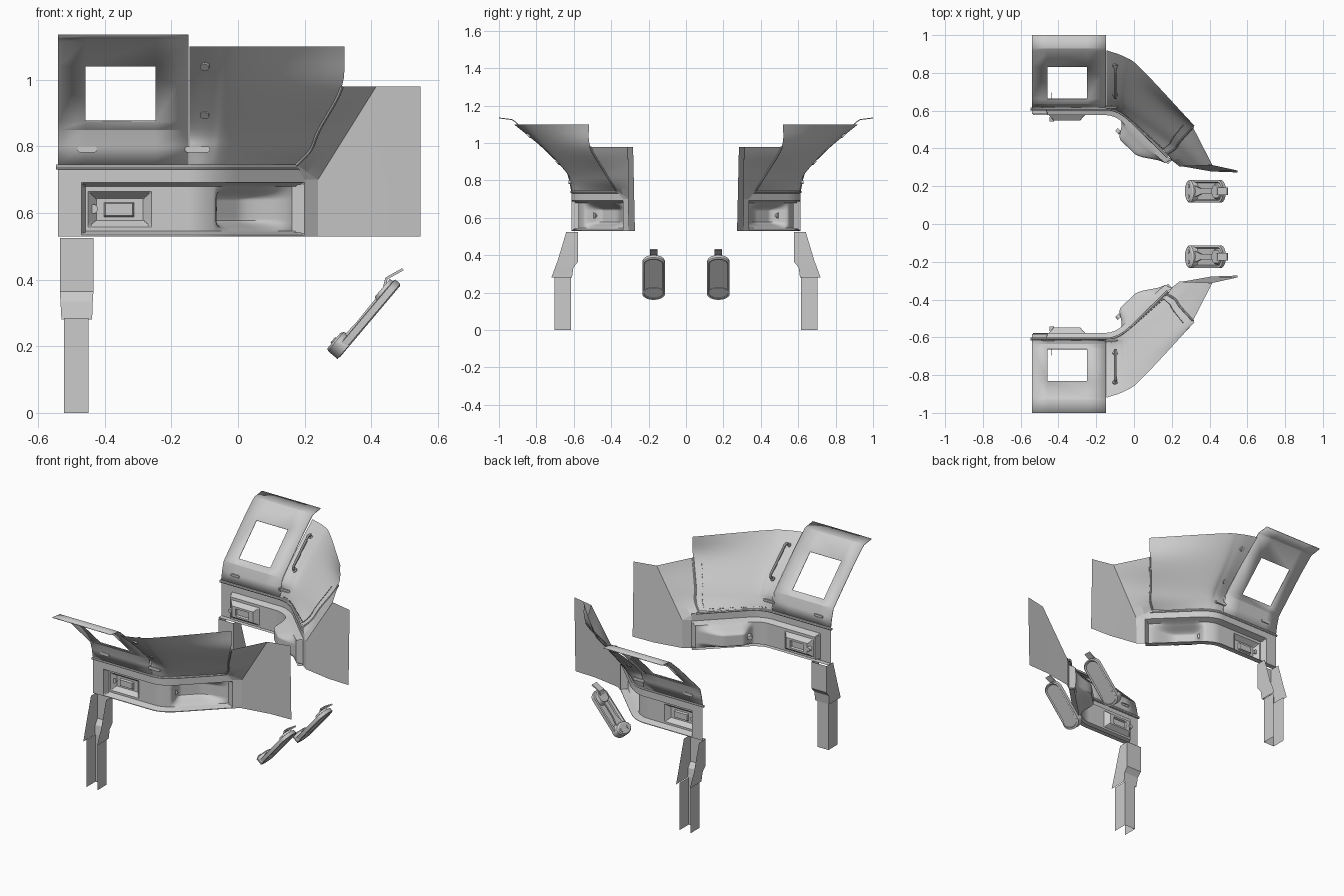
import bpy, bmesh, math
from mathutils import Vector, Matrix

if "Cube" in bpy.data.objects:
    bpy.data.objects.remove(bpy.data.objects["Cube"])


def finish(name, bm, angle=30, thick=0):
    """Store the bmesh as an object and mirror it to the other side (y)."""
    bmesh.ops.recalc_face_normals(bm, faces=bm.faces)
    me = bpy.data.meshes.new(name)
    bm.to_mesh(me)
    bm.free()
    ob = bpy.data.objects.new(name, me)
    bpy.context.collection.objects.link(ob)
    bpy.ops.object.select_all(action='DESELECT')
    ob.select_set(True)
    bpy.context.view_layer.objects.active = ob
    bpy.ops.object.shade_smooth_by_angle(angle=math.radians(angle))
    if thick:
        s = ob.modifiers.new("thickness", 'SOLIDIFY')
        s.thickness = thick
        s.offset = 0
    m = ob.modifiers.new("mirror", 'MIRROR')
    m.use_axis = (False, True, False)
    m.use_mirror_merge = False
    return ob


def grid(bm, rows, closed=False, skip=()):
    """Skin a list of equally long point rows."""
    vs = [[bm.verts.new(p) for p in r] for r in rows]
    n = len(rows[0])
    for i in range(len(rows) - 1):
        for j in range(n if closed else n - 1):
            if (i, j) not in skip:
                k = (j + 1) % n
                bm.faces.new((vs[i][j], vs[i][k], vs[i + 1][k], vs[i + 1][j]))
    return vs


def loft_solid(bm, rings):
    vs = grid(bm, rings, True)
    bm.faces.new(vs[0])
    bm.faces.new(vs[-1])


def spline(pts, n):
    """Catmull-Rom through pts, n samples per span."""
    p = [Vector(q) for q in pts]
    p = [2 * p[0] - p[1]] + p + [2 * p[-1] - p[-2]]
    out = []
    for i in range(1, len(p) - 2):
        a, b, c, d = p[i - 1:i + 3]
        for k in range(n):
            t = k / n
            out.append(0.5 * (2 * b + (c - a) * t + (2 * a - 5 * b + 4 * c - d) * t * t
                              + (3 * b - a - 3 * c + d) * t ** 3))
    return out + [p[-2]]


def tube(bm, pts, r, sides=8):
    pts = [Vector(p) for p in pts]
    rows = []
    for i, p in enumerate(pts):
        t = (pts[min(i + 1, len(pts) - 1)] - pts[max(i - 1, 0)]).normalized()
        a = t.cross(Vector((1, 0, 0)) if abs(t.x) < .7 else Vector((0, 0, 1))).normalized()
        b = t.cross(a)
        rows.append([p + r * (a * math.cos(2 * math.pi * k / sides) + b * math.sin(2 * math.pi * k / sides))
                     for k in range(sides)])
    loft_solid(bm, rows)


def cuts(breaks, step):
    """All break values plus even subdivisions between them."""
    b = sorted(set(breaks))
    out = []
    for a, c in zip(b, b[1:]):
        n = max(1, math.ceil((c - a) / step))
        out += [a + (c - a) * i / n for i in range(n)]
    return out + [b[-1]]


def ramp(t, a, b, wa, wb):
    return max(0, min(1, (t - a) / wa, (b - t) / wb))


def smooth(t):
    return t * t * (3 - 2 * t)


def path(x):
    """Plan line of the console wall: y and slope."""
    t = max(0, min(1, (x + .15) / .14))
    return .612 - .98 * .14 * t * t / 2 - .98 * max(0, x + .01), -.98 * t


def on_wall(x, z, d):
    y, s = path(x)
    n = Vector((s, -1)).normalized() * d
    return Vector((x + n.x, y + n.y, z))


def depth(x, z):
    d = .036 * smooth(min(ramp(x, -.47, .2, .012, .012), ramp(z, .534, .692, .012, .012)))
    d += .028 * min(ramp(x, -.45, -.26, .025, .025), ramp(z, .558, .664, .02, .02))
    d -= .012 * min(ramp(x, -.402, -.312, .004, .004), ramp(z, .588, .632, .004, .004))
    d += .078 * smooth(ramp(x, -.05, .197, .06, .12)) * smooth(ramp(z, .54, .69, .04, .05))
    return d


# Lower console wall with recess, latch housing and arm bulge
bm = bmesh.new()
xs = cuts([-.54, -.47, -.458, -.45, -.425, -.402, -.398, -.316, -.312, -.285, -.26, -.15,
           -.05, .01, .077, .188, .2], .006)
zs = cuts([.53, .534, .546, .558, .578, .588, .592, .628, .632, .644, .664, .68, .692, .738], .006)
rows = [[on_wall(x, .53, .03) for x in xs]]
rows += [[on_wall(x, z, depth(x, z)) for x in xs] for z in zs]
grid(bm, rows)
finish("console_wall", bm, 28)

# Rounded bead on top of the wall
bm = bmesh.new()
tube(bm, [on_wall(x, .738, .002) for x in cuts([-.547, -.15, -.01, .18], .02)], .008)
finish("console_bead", bm)

# Latch knob and recess button
for name, c, r, ax in (("latch_knob", (-.435, .553, .612), .014, (0, 1, 0)),
                       ("recess_button", (-.082, .49, .612), .017, (.7, .7, 0))):
    bm = bmesh.new()
    q = Vector((0, 0, 1)).rotation_difference(Vector(ax)).to_matrix().to_4x4()
    bmesh.ops.create_cone(bm, cap_ends=True, segments=20, radius1=r * .8, radius2=r, depth=.02,
                          matrix=Matrix.Translation(c) @ q)
    finish(name, bm)

# Sloping window board with a square opening
bm = bmesh.new()
prof = [(.612, .745), (.622, .80), (.637, .85), (.663, .876), (.832, 1.042), (.915, 1.115), (.93, 1.125), (1.0, 1.134)]
grid(bm, [[(x, y, z) for x in (-.54, -.458, -.248, -.148)] for y, z in prof], skip={(3, 1)})
finish("window_board", bm, 20, .005)

# Curved diagonal upper panel
levels = [(.745, [(-.146, .61), (-.09, .60), (-.02, .55), (.175, .372)]),
          (.79, [(-.146, .622), (-.085, .615), (-.015, .58), (.218, .40)]),
          (.85, [(-.146, .639), (-.08, .645), (-.006, .622), (.243, .437)]),
          (.98, [(-.146, .774), (-.07, .767), (.015, .73), (.312, .512)]),
          (1.10, [(-.146, .92), (-.05, .885), (.04, .82), (.32, .52)])]
cols = [spline([(x, y, z) for x, y in pts], 8) for z, pts in levels]
upper = [spline(c, 5) for c in zip(*cols)]
edge = upper[-1][:16]
bm = bmesh.new()
grid(bm, upper)
finish("diagonal_panel", bm, 40)

# Stitches along the panel bottom and end
bm = bmesh.new()
off = Vector((-.003, -.003, .002))
for seam in ([c[1] for c in upper[4:-1]], upper[-2][1:15]):
    for a, b in zip(seam, seam[1:]):
        for f in (.1, .6):
            tube(bm, [a.lerp(b, f) + off, a.lerp(b, f + .3) + off], .0025, 4)
finish("panel_stitches", bm)

# End wing: flat plate and folded flare
bm = bmesh.new()
grid(bm, [[(.2, .337, .53), (.24, .308, .53), (.41, .278, .53), (.548, .273, .53)],
          [(.2, .337, .70), (.24, .305, .70), (.415, .312, .98), (.548, .283, .98)]])
fold = [Vector((.24, .305, .70)).lerp(Vector((.415, .312, .98)), i / 15) for i in range(16)]
grid(bm, [edge, [a.lerp(b, .5) for a, b in zip(edge, fold)], fold])
p = [bm.verts.new(q) for q in ((.2, .337, .70), (.24, .305, .70), edge[0], (.2, .337, .70), (.19, .355, .738))]
bm.faces.new(p[:3])
bmesh.ops.remove_doubles(bm, verts=bm.verts, dist=.0005)
bmesh.ops.delete(bm, geom=[v for v in bm.verts if not v.link_faces], context='VERTS')
finish("end_wing", bm, 12)

# Rolled edge where the wing meets the panel
bm = bmesh.new()
tube(bm, edge, .006, 8)
finish("wing_bead", bm)

# Slotted vents
bm = bmesh.new()
for cx, w in ((-.453, .03), (-.122, .038)):
    loop = []
    for k in range(16):
        a = 2 * math.pi * (k + .5) / 16
        side = 1 if math.cos(a) > 0 else -1
        loop.append((cx + side * (w - .009) + .009 * math.cos(a), .791 + .009 * math.sin(a)))
    mid = [(cx + (x - cx) * .85, .791 + (z - .791) * .6) for x, z in loop]
    loft_solid(bm, [[(x, y, z) for x, z in lp]
                    for lp, y in ((loop, .627), (loop, .613), (mid, .613), (mid, .618))])
finish("vent_slots", bm)

# Grab handle on the panel, with end mounts
bm = bmesh.new()
n = Vector((.1, -.72, .69)) * .032
a, b = Vector((-.10, .685, .895)), Vector((-.10, .84, 1.04))
tube(bm, [a, a + n * .75, a.lerp(b, .06) + n, b.lerp(a, .06) + n, b + n * .75, b], .008)
for p in (a, b):
    tube(bm, [p - n * .15, p + n * .25], .014, 12)
finish("grab_handle", bm)

# Channel-shaped legs, open to the outside
for name, lv in (("upper_leg", [(.525, -.535, -.434, .577, .64), (.365, -.535, -.434, .577, .688),
                                (.335, -.533, -.436, .602, .70), (.28, -.53, -.438, .61, .72)]),
                 ("lower_leg", [(.285, -.522, -.449, .615, .702), (0, -.522, -.449, .615, .702)])):
    bm = bmesh.new()
    grid(bm, [[(x0, yo, z), (x0, yi, z), (x1, yi, z), (x1, yo, z)] for z, x0, x1, yi, yo in lv])
    finish(name, bm)

# Tilted pedals
d, nn = Vector((.645, 0, .764)), Vector((-.764, 0, .645))


def pedal_pt(u, v, w):
    return Vector((.30, .173 + v, .16)) + d * u + nn * w


def stadium(u0, u1, r, w):
    pts = []
    for k in range(24):
        a = 2 * math.pi * (k + .5) / 24
        c = u1 - r * .7 if math.cos(a) > 0 else u0 + r * .7
        pts.append(pedal_pt(c + r * .7 * math.cos(a), r * math.sin(a), w))
    return pts


def strip(bm, secs):
    """Thin bar through (u, half width, w) sections."""
    loft_solid(bm, [[pedal_pt(u, v, w) for v, w in ((-h, w), (h, w), (h, w + .008), (-h, w + .008))]
                    for u, h, w in secs])


bm = bmesh.new()
loft_solid(bm, [stadium(.02, .28, .048, .006), stadium(.012, .288, .053, 0), stadium(0, .295, .06, .004),
                stadium(0, .295, .06, .024), stadium(.012, .283, .05, .026), stadium(.02, .275, .044, .014)])
finish("pedal_plate", bm)

bm = bmesh.new()
loft_solid(bm, [stadium(0, .085, .061, .002), stadium(0, .075, .061, .04), stadium(.006, .066, .055, .046)])
loft_solid(bm, [stadium(.2, .29, .045, .01), stadium(.215, .285, .035, .037)])
for v in (-.028, .028):
    tube(bm, [pedal_pt(.035, v, .04), pedal_pt(.035, v, .05)], .011, 16)
finish("pedal_blocks", bm)

bm = bmesh.new()
strip(bm, ((.07, .03, .025), (.12, .014, .022), (.22, .014, .024)))
strip(bm, ((.255, .02, .03), (.28, .02, .042), (.333, .02, .022)))
finish("pedal_arm_and_tab", bm)
